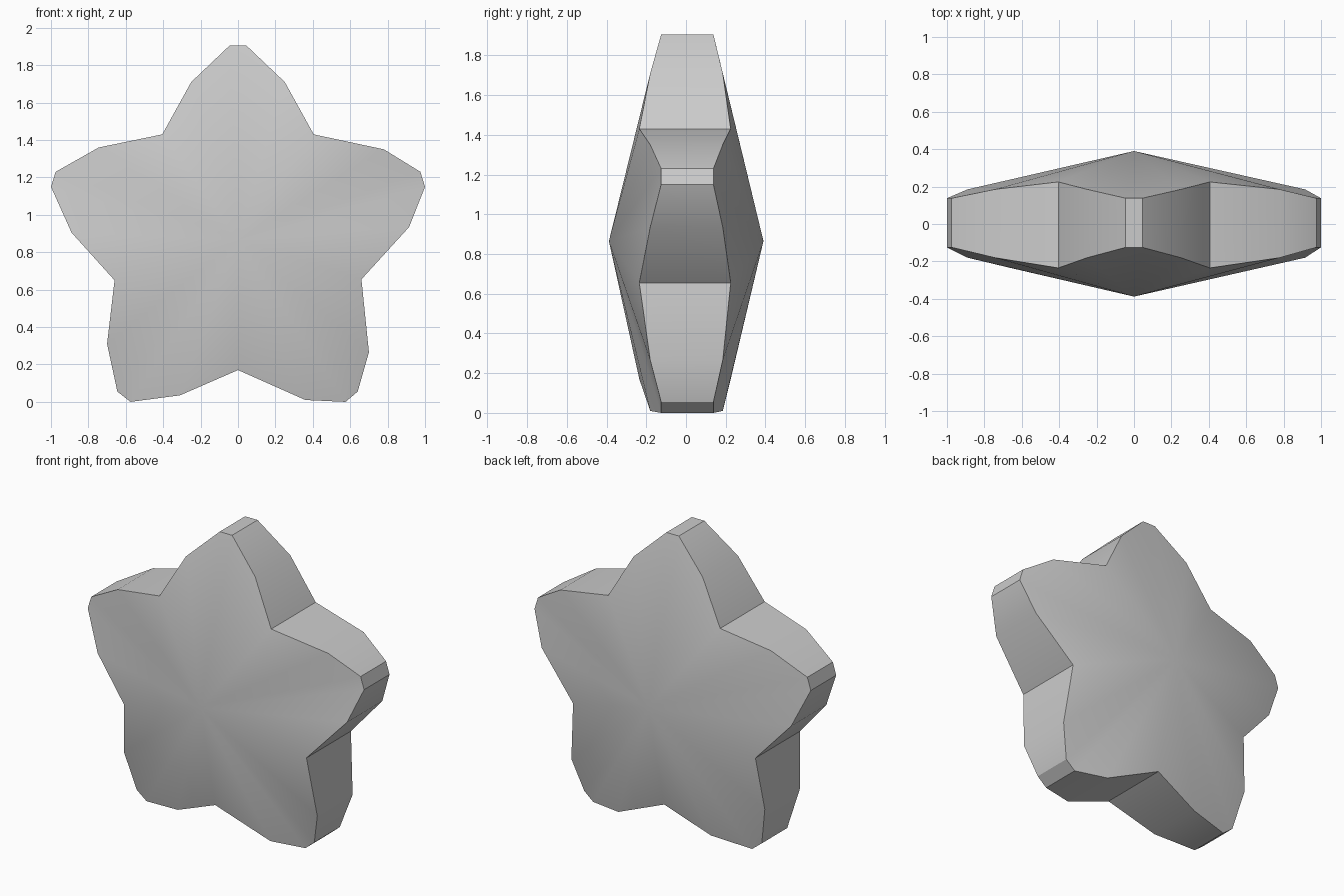
import bpy
import bmesh
import math

cube = bpy.data.objects.get("Cube")
if cube:
    bpy.data.objects.remove(cube, do_unlink=True)

# One colour for the whole star
grey = bpy.data.materials.new("light_grey")
grey.use_nodes = True
colour = (0.6, 0.6, 0.6, 1)
grey.diffuse_color = colour
bsdf = next(n for n in grey.node_tree.nodes if n.type == 'BSDF_PRINCIPLED')
bsdf.inputs["Base Color"].default_value = colour

# Outline (x, z): each arm is notch, shoulder, tip, tip, shoulder
arms = [
    [(-0.405, 1.43), (-0.25, 1.71), (-0.045, 1.905), (0.045, 1.905), (0.25, 1.71)],
    [(0.405, 1.43), (0.78, 1.35), (0.975, 1.23), (1.0, 1.15), (0.915, 0.935)],
    [(0.66, 0.655), (0.70, 0.265), (0.64, 0.055), (0.575, 0), (0.36, 0.01)],
    [(0, 0.17), (-0.31, 0.035), (-0.575, 0), (-0.645, 0.055), (-0.70, 0.31)],
    [(-0.66, 0.65), (-0.89, 0.905), (-1.0, 1.15), (-0.975, 1.23), (-0.745, 1.36)],
]

# Depth of notch, shoulder and tip on each side
notch, shoulder, tip = (-0.235, 0.225), (-0.18, 0.185), (-0.125, 0.138)
depths = [notch, shoulder, tip, tip, shoulder]

bm = bmesh.new()
rims = []
for side, apex_y in enumerate((-0.388, 0.39)):
    rim = [bm.verts.new((x, depth[side], z))
           for arm in arms for (x, z), depth in zip(arm, depths)]
    apex = bm.verts.new((0, apex_y, 0.865))
    # Domed face as a fan around the raised centre
    for a, b in zip(rim, rim[1:] + rim[:1]):
        bm.faces.new((apex, a, b))
    rims.append(rim)

# Side wall joining the two rims
front, back = rims
for i in range(len(front)):
    bm.faces.new((front[i - 1], front[i], back[i], back[i - 1]))
bmesh.ops.recalc_face_normals(bm, faces=bm.faces[:])

mesh = bpy.data.meshes.new("star")
bm.to_mesh(mesh)
bm.free()
mesh.materials.append(grey)
star = bpy.data.objects.new("star", mesh)
bpy.context.collection.objects.link(star)

bpy.ops.object.select_all(action='DESELECT')
star.select_set(True)
bpy.context.view_layer.objects.active = star
bpy.ops.object.shade_smooth_by_angle(angle=math.radians(30))
